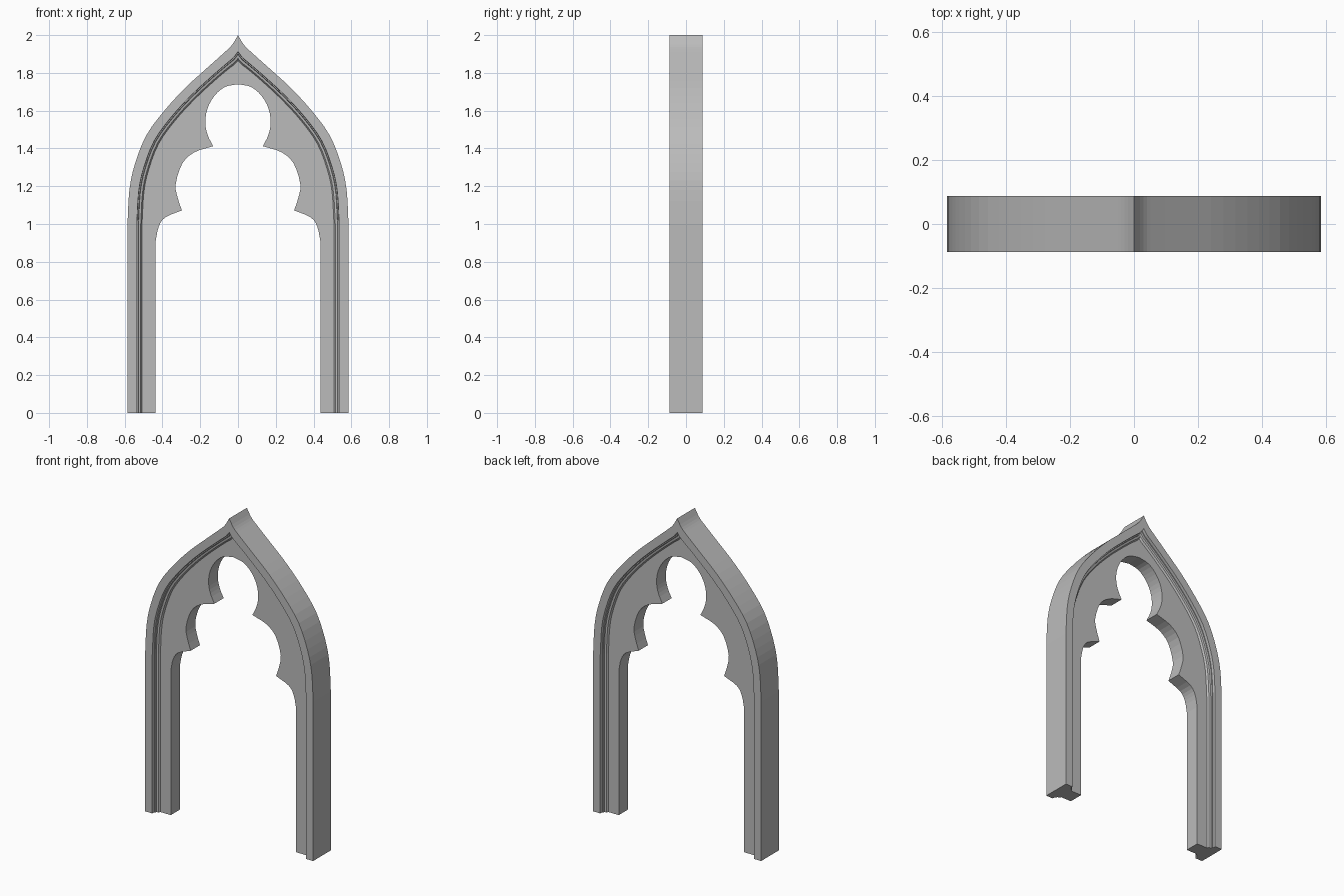
import bpy, bmesh
from mathutils import Vector

cube = bpy.data.objects.get("Cube")
if cube:
    bpy.data.objects.remove(cube, do_unlink=True)

stone = bpy.data.materials.new("grey stone")
stone.use_nodes = True
grey = (0.5, 0.5, 0.5, 1)
stone.diffuse_color = grey
stone.node_tree.nodes["Principled BSDF"].inputs["Base Color"].default_value = grey


def smooth_path(points, steps=3):
    """Rounded path through the given (x, z) points."""
    p = [Vector(q) for q in points]
    p = [2 * p[0] - p[1]] + p + [2 * p[-1] - p[-2]]
    path = []
    for a, b, c, d in zip(p, p[1:], p[2:], p[3:]):
        for i in range(steps):
            t = i / steps
            path.append(0.5 * (2 * b + (c - a) * t + (2 * a - 5 * b + 4 * c - d) * t ** 2
                               + (3 * b - a - 3 * c + d) * t ** 3))
    return path + [p[-2]]


# Pointed ogee rails: outer edge of the frame and inner edge of its moulding
outer = [Vector((0.585, 0))] + smooth_path([
    (0.585, 1.0), (0.575, 1.18), (0.545, 1.32), (0.485, 1.47), (0.39, 1.60),
    (0.28, 1.72), (0.165, 1.825), (0.07, 1.91), (0.03, 1.95), (0, 2)])
inner = [Vector((0.508, 0))] + smooth_path([
    (0.508, 1.0), (0.498, 1.17), (0.472, 1.29), (0.42, 1.425), (0.335, 1.545),
    (0.23, 1.66), (0.12, 1.762), (0.045, 1.825), (0.018, 1.845), (0, 1.865)])

# Cusped opening: leg, lower haunch, side lobe, top lobe
haunch = smooth_path([(0.436, 0.91), (0.42, 0.985), (0.385, 1.035), (0.297, 1.072)])
side_lobe = smooth_path([(0.297, 1.072), (0.318, 1.135), (0.33, 1.21), (0.295, 1.32),
                         (0.23, 1.38), (0.132, 1.412)])
top_lobe = smooth_path([(0.132, 1.412), (0.16, 1.47), (0.173, 1.535), (0.162, 1.61),
                        (0.125, 1.678), (0.07, 1.725), (0, 1.74)])
opening = [Vector((0.436, 0))] + haunch + side_lobe[1:] + top_lobe[1:]

# Moulding section: (fraction from outer to inner rail, half depth)
section = [(0, 0.088), (0.64, 0.088), (0.66, 0.07), (0.73, 0.07),
           (0.76, 0.06), (0.91, 0.057), (1, 0.046)]
PANEL = section[-1][1]

bm = bmesh.new()


def rail(path, y):
    return [bm.verts.new((p.x, y, p.y)) for p in path]


def strip(a, b):
    for i in range(len(a) - 1):
        bm.faces.new((a[i], a[i + 1], b[i + 1], b[i]))


# Sweep the moulding on both sides, then fill the recessed panels
sides = []
for s in (-1, 1):
    rails = [rail([o.lerp(i, f) for o, i in zip(outer, inner)], s * y) for f, y in section]
    for a, b in zip(rails, rails[1:]):
        strip(a, b)
    edge = rail(opening, s * PANEL)
    bm.faces.new(rails[-1] + edge[::-1])
    sides.append(rails + [edge])

# Outer wall, opening wall and leg base
front, back = sides
strip(front[0], back[0])
strip(front[-1], back[-1])
bm.faces.new([r[0] for r in front] + [r[0] for r in reversed(back)])
bmesh.ops.recalc_face_normals(bm, faces=bm.faces)

# Half is open at the centre: make sure the outer wall faces outwards
bm.faces.ensure_lookup_table()
bm.normal_update()
base = min(bm.faces, key=lambda f: f.calc_center_median().z)
if base.normal.z > 0:
    bmesh.ops.reverse_faces(bm, faces=bm.faces)

mesh = bpy.data.meshes.new("tracery_arch")
bm.to_mesh(mesh)
bm.free()
mesh.materials.append(stone)
arch = bpy.data.objects.new("tracery_arch", mesh)
bpy.context.collection.objects.link(arch)

# Mirror to the other leg
mirror = arch.modifiers.new("Mirror", 'MIRROR')
mirror.use_axis[0] = True
mirror.use_mirror_merge = True
mirror.merge_threshold = 0.0005
